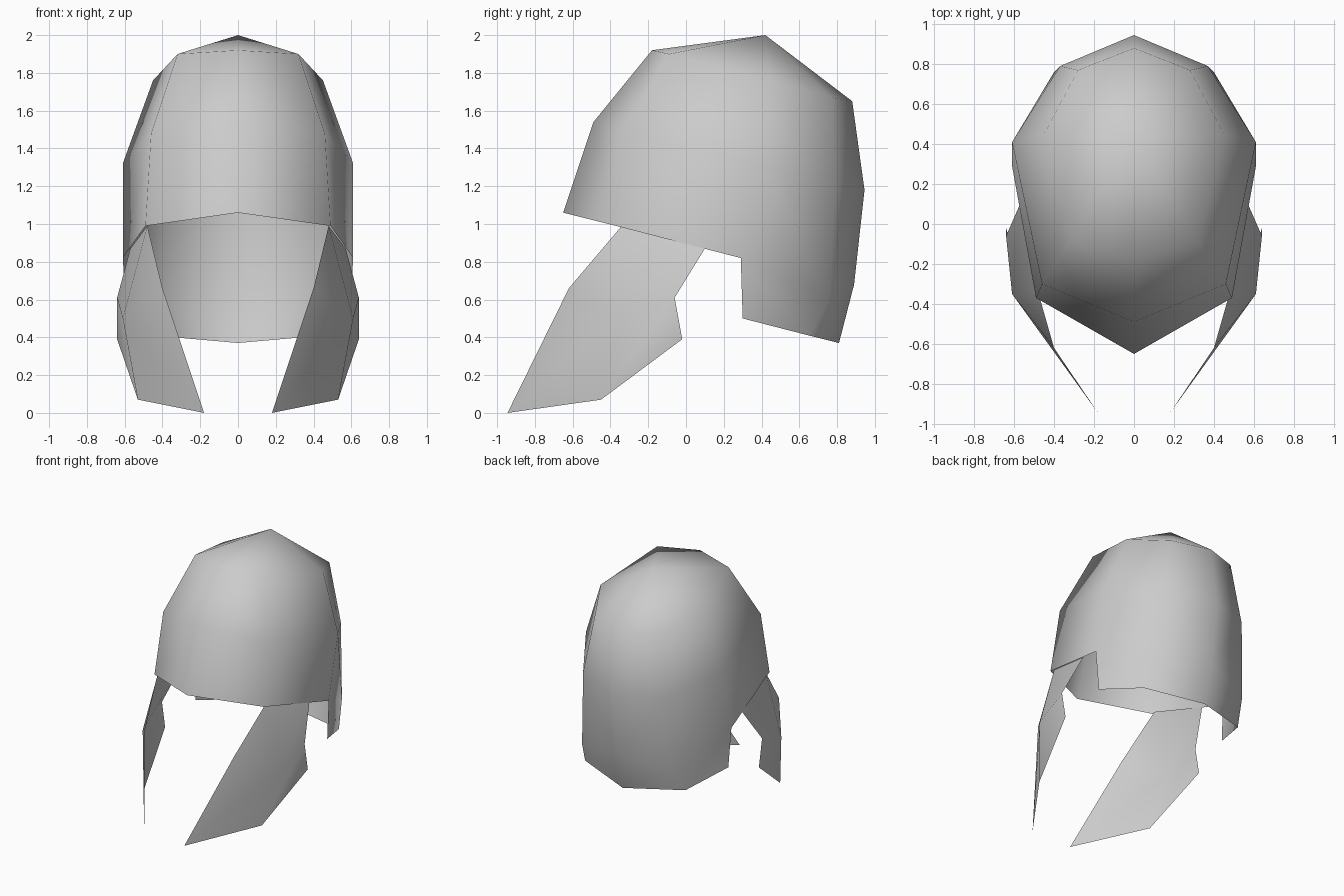
import bpy
import bmesh

default_cube = bpy.data.objects.get("Cube")
if default_cube:
    bpy.data.objects.remove(default_cube, do_unlink=True)


def make_material(name, colour):
    material = bpy.data.materials.new(name)
    material.use_nodes = True
    material.diffuse_color = colour
    material.node_tree.nodes["Principled BSDF"].inputs["Base Color"].default_value = colour
    return material


grey = make_material("plain grey", (0.6, 0.6, 0.6, 1.0))


def add_mirrored_part(name, points, faces):
    """Build the left half of a thin smooth sheet from named points, then mirror it across x."""
    bm = bmesh.new()
    verts = {key: bm.verts.new(co) for key, co in points.items()}
    for face in faces:
        bm.faces.new([verts[key] for key in face]).smooth = True
    mesh = bpy.data.meshes.new(name)
    bm.to_mesh(mesh)
    bm.free()
    mesh.materials.append(grey)
    part = bpy.data.objects.new(name, mesh)
    bpy.context.collection.objects.link(part)
    mirror = part.modifiers.new("Mirror", "MIRROR")
    mirror.use_axis[0] = True
    mirror.use_clip = True
    mirror.merge_threshold = 0.001
    return part


# Helmet shell: ribs running down from the crown, front centre round to back centre
ribs = [
    [(0, -.18, 1.92), (0, -.49, 1.54), (0, -.65, 1.06)],
    [(.32, -.09, 1.9), (.46, -.3, 1.48), (.49, -.37, .99)],
    [(.45, .45, 1.76), (.61, .41, 1.32), (.61, .29, .82), (.59, .3, .5)],
    [(.28, .77, 1.67), (.37, .79, 1.2), (.4, .76, .6), (.45, .65, .41)],
    [(0, .88, 1.65), (0, .945, 1.18), (0, .89, .68), (0, .81, .37)],
]
shell_points = {"crown": (0, .42, 2)}
shell_faces = []
for i, rib in enumerate(ribs):
    for j, point in enumerate(rib):
        shell_points[i, j] = point
for i in range(len(ribs) - 1):
    shell_faces.append(["crown", (i, 0), (i + 1, 0)])
    shared_rows = min(len(ribs[i]), len(ribs[i + 1]))
    for j in range(shared_rows - 1):
        shell_faces.append([(i, j), (i, j + 1), (i + 1, j + 1), (i + 1, j)])
add_mirrored_part("helmet_shell", shell_points, shell_faces)

# Cheek guards: bent plates hanging from the brim and sweeping forward to a point
cheek_points = {
    "tip": (.18, -.945, 0),
    "front_edge": (.4, -.62, .66),
    "front_top": (.48, -.34, .99),
    "rear_top": (.57, .1, .87),
    "rear_waist": (.64, -.06, .61),
    "rear_corner": (.64, -.02, .39),
    "lower_edge": (.53, -.45, .07),
    "bend": (.61, -.35, .5),
}
cheek_faces = [
    ["tip", "lower_edge", "bend", "front_edge"],
    ["front_edge", "bend", "front_top"],
    ["bend", "rear_waist", "rear_top", "front_top"],
    ["lower_edge", "rear_corner", "rear_waist", "bend"],
]
add_mirrored_part("cheek_guards", cheek_points, cheek_faces)
